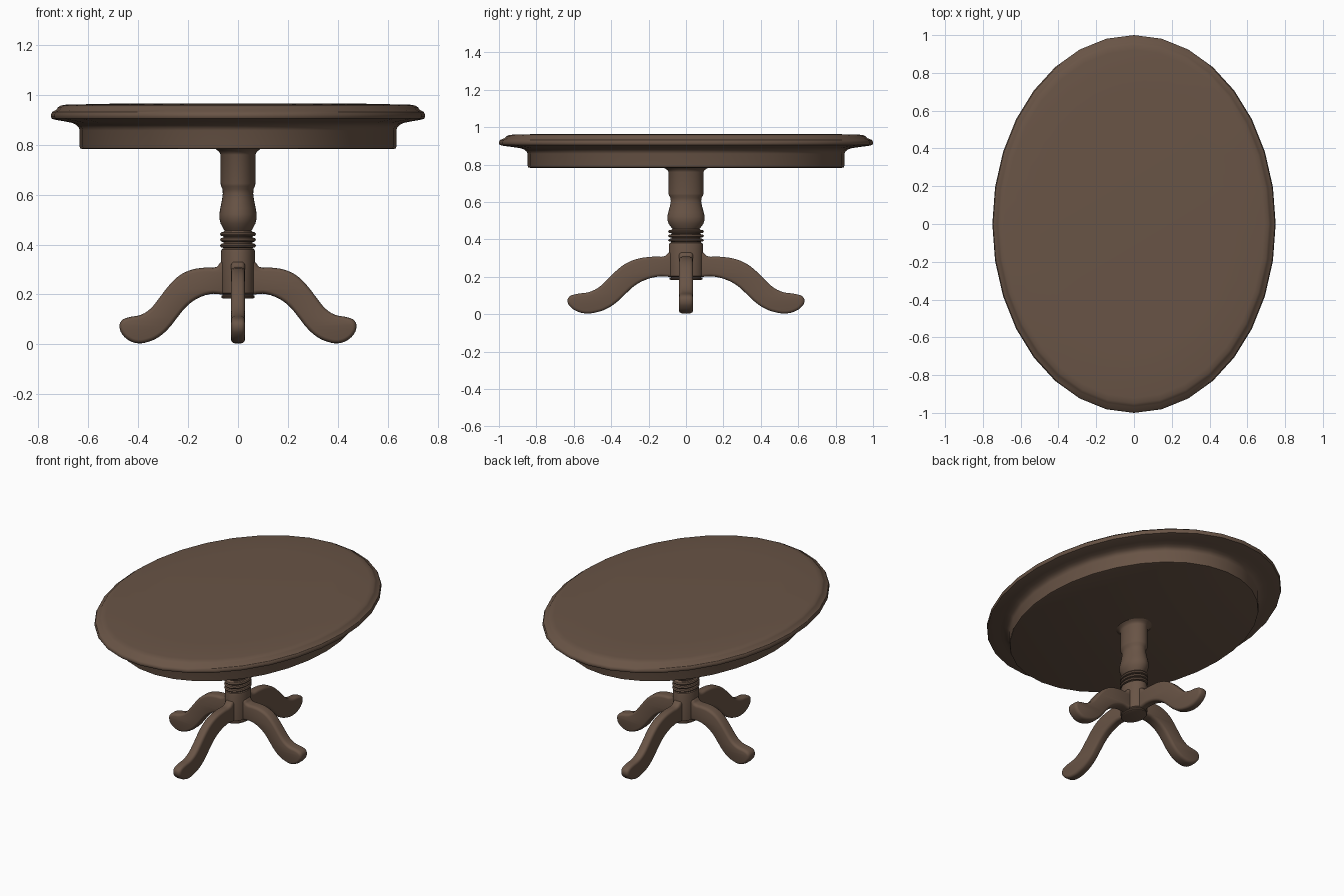
import bpy, bmesh, math
from mathutils import Matrix

if "Cube" in bpy.data.objects:
    bpy.data.objects.remove(bpy.data.objects["Cube"])

STRETCH = 4 / 3          # the whole table is oval: stretched along y

wood = bpy.data.materials.new("brown wood")
wood.diffuse_color = (0.141, 0.089, 0.061, 1)
wood.use_nodes = True
wood.node_tree.nodes["Principled BSDF"].inputs["Base Color"].default_value = wood.diffuse_color


def smooth(obj, angle):
    bpy.ops.object.select_all(action='DESELECT')
    obj.select_set(True)
    bpy.context.view_layer.objects.active = obj
    bpy.ops.object.shade_smooth_by_angle(angle=math.radians(angle))


def lathe(name, profile, sides, angle=35):
    """Turned part from (radius, z) points, listed from bottom to top, capped."""
    bm = bmesh.new()
    rings = []
    for r, z in profile:
        rings.append([bm.verts.new((r * math.cos(2 * math.pi * i / sides),
                                    r * math.sin(2 * math.pi * i / sides) * STRETCH, z))
                      for i in range(sides)])
    for a, b in zip(rings, rings[1:]):
        for i in range(sides):
            j = (i + 1) % sides
            bm.faces.new((a[i], a[j], b[j], b[i]))
    bm.faces.new(rings[0][::-1])
    bm.faces.new(rings[-1])
    me = bpy.data.meshes.new(name)
    bm.to_mesh(me)
    bm.free()
    me.materials.append(wood)
    obj = bpy.data.objects.new(name, me)
    bpy.context.collection.objects.link(obj)
    smooth(obj, angle)
    return obj


# Table top with moulded edge, cove and apron
lathe("table_top", [
    (0.625, 0.783), (0.633, 0.786), (0.635, 0.793), (0.635, 0.858), (0.639, 0.870),
    (0.648, 0.880), (0.665, 0.888), (0.69, 0.893), (0.735, 0.901), (0.747, 0.905),
    (0.75, 0.912), (0.75, 0.922), (0.745, 0.932), (0.728, 0.941), (0.722, 0.950),
    (0.712, 0.957), (0.69, 0.961), (0.50, 0.965)], 32)

# Turned column
column = [(0.058, 0.183), (0.065, 0.186), (0.067, 0.191), (0.065, 0.196), (0.058, 0.199),
          (0.068, 0.205), (0.068, 0.372), (0.066, 0.380), (0.058, 0.386)]
for z in (0.396, 0.419, 0.442):      # three bead rings
    column += [(0.058, z - 0.009), (0.068, z - 0.007), (0.072, z),
               (0.068, z + 0.007), (0.058, z + 0.009)]
column += [(0.054, 0.456), (0.060, 0.466), (0.070, 0.485), (0.075, 0.505), (0.075, 0.522),
           (0.071, 0.545), (0.064, 0.580), (0.061, 0.605), (0.062, 0.622), (0.068, 0.634),
           (0.070, 0.645), (0.070, 0.760), (0.074, 0.770), (0.082, 0.777), (0.094, 0.786)]
lathe("column", column, 32)

# Curved leg outline (x, z), a smooth closed curve with rounded edges
leg_outline = [
    (0.03, 0.33), (0.068, 0.33), (0.085, 0.311), (0.13, 0.308), (0.19, 0.298), (0.24, 0.272),
    (0.28, 0.232), (0.32, 0.180), (0.352, 0.142), (0.39, 0.118), (0.44, 0.108),
    (0.468, 0.094), (0.475, 0.068), (0.464, 0.040), (0.436, 0.015), (0.40, 0.004),
    (0.36, 0.010), (0.32, 0.028), (0.28, 0.062), (0.24, 0.112), (0.20, 0.158),
    (0.15, 0.190), (0.10, 0.203), (0.03, 0.205)]
cu = bpy.data.curves.new("leg_curve", 'CURVE')
cu.dimensions = '2D'
cu.fill_mode = 'BOTH'
cu.resolution_u = 3
cu.bevel_depth = 0.015
cu.bevel_resolution = 2
cu.offset = -0.015
cu.extrude = 0.013
sp = cu.splines.new('BEZIER')
sp.bezier_points.add(len(leg_outline) - 1)
for bp, (x, z) in zip(sp.bezier_points, leg_outline):
    bp.co = (x, z, 0)
    bp.handle_left_type = bp.handle_right_type = 'AUTO'
sp.use_cyclic_u = True
tmp = bpy.data.objects.new("leg_helper", cu)
bpy.context.collection.objects.link(tmp)
bpy.context.view_layer.update()
leg_mesh = bpy.data.meshes.new_from_object(
    tmp.evaluated_get(bpy.context.evaluated_depsgraph_get()))
bpy.data.objects.remove(tmp)

# Weld and stand the leg up, then repeat it on four sides
bm = bmesh.new()
bm.from_mesh(leg_mesh)
bmesh.ops.remove_doubles(bm, verts=bm.verts, dist=0.0002)
bmesh.ops.recalc_face_normals(bm, faces=bm.faces)
bm.to_mesh(leg_mesh)
bm.free()
leg_mesh.transform(Matrix.Rotation(math.pi / 2, 4, 'X'))
leg_mesh.materials.clear()
leg_mesh.materials.append(wood)
for k, side in enumerate(("right", "back", "left", "front")):
    me = leg_mesh.copy()
    me.transform(Matrix.Diagonal((1, STRETCH, 1, 1)) @ Matrix.Rotation(k * math.pi / 2, 4, 'Z'))
    leg = bpy.data.objects.new(side + "_leg", me)
    bpy.context.collection.objects.link(leg)
    smooth(leg, 40)
